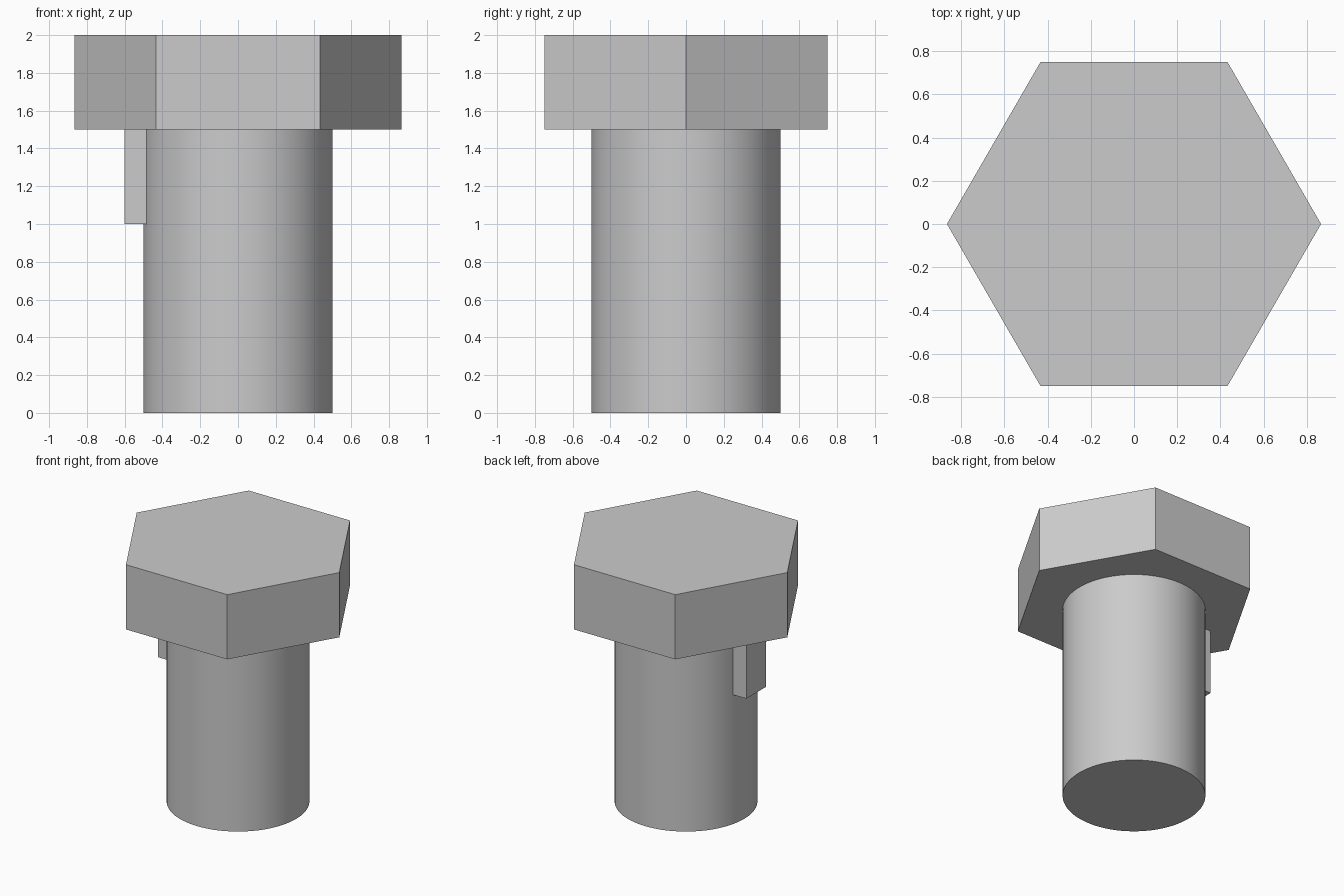
import bpy
import bmesh
from math import cos, sin, tau, radians

cube = bpy.data.objects.get("Cube")
if cube:
    bpy.data.objects.remove(cube, do_unlink=True)

# One plain grey for the whole bolt
grey = bpy.data.materials.new("plain_grey")
grey.use_nodes = True
colour = (0.6, 0.6, 0.6, 1)
grey.diffuse_color = colour
grey.node_tree.nodes["Principled BSDF"].inputs["Base Color"].default_value = colour


def ring(sides, radius):
    return [(radius * cos(tau * i / sides), radius * sin(tau * i / sides))
            for i in range(sides)]


def prism(name, outline, bottom, top, smooth=False):
    """Extrude a flat outline from bottom to top into a closed solid."""
    bm = bmesh.new()
    base = bm.faces.new([bm.verts.new((x, y, bottom)) for x, y in outline])
    result = bmesh.ops.extrude_face_region(bm, geom=[base], use_keep_orig=True)
    upper = [g for g in result["geom"] if isinstance(g, bmesh.types.BMVert)]
    bmesh.ops.translate(bm, verts=upper, vec=(0, 0, top - bottom))
    bmesh.ops.recalc_face_normals(bm, faces=bm.faces)
    mesh = bpy.data.meshes.new(name)
    bm.to_mesh(mesh)
    bm.free()
    mesh.materials.append(grey)
    obj = bpy.data.objects.new(name, mesh)
    bpy.context.collection.objects.link(obj)
    if smooth:
        bpy.ops.object.select_all(action="DESELECT")
        obj.select_set(True)
        bpy.context.view_layer.objects.active = obj
        bpy.ops.object.shade_smooth_by_angle(angle=radians(30))
    return obj


# Round shank
prism("shank", ring(96, 0.5), 0, 1.5, smooth=True)

# Hexagonal head, corners on the x axis
prism("head", ring(6, 0.866), 1.5, 2)

# Locating key under the head, on the -x side
prism("locating_key",
      [(-0.6, -0.12), (-0.4, -0.12), (-0.4, 0.12), (-0.6, 0.12)], 1, 1.5)
